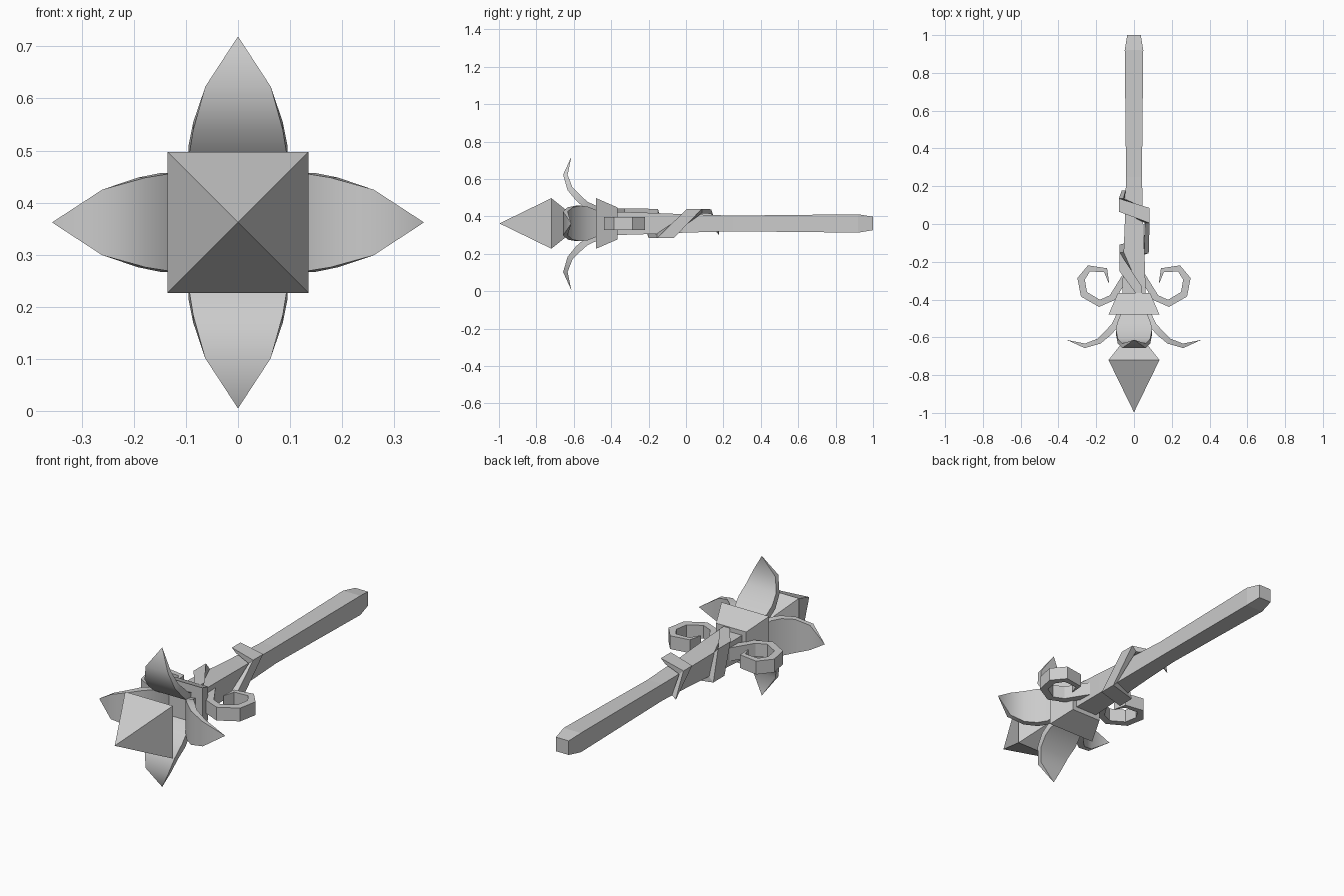
import bpy
from math import pi
from mathutils import Vector, Matrix

cube = bpy.data.objects.get("Cube")
if cube:
    bpy.data.objects.remove(cube)

AXIS = 0.362  # height of the wand's long axis

grey = bpy.data.materials.new("plain grey")
grey.use_nodes = True
grey.diffuse_color = (0.6, 0.6, 0.6, 1)
grey.node_tree.nodes["Principled BSDF"].inputs["Base Color"].default_value = (0.6, 0.6, 0.6, 1)


def loft(name, stations, turn=0.0, mirror=False, smooth=0):
    """Skin a row of rectangles: (centre, half width vector, half thickness vector)."""
    verts, faces = [], []
    for c, w, t in stations:
        c, w, t = Vector(c), Vector(w), Vector(t)
        verts += [c - w - t, c + w - t, c + w + t, c - w + t]
    for s in range(len(stations) - 1):
        for k in range(4):
            a, b = s * 4 + k, s * 4 + (k + 1) % 4
            faces.append((a, b, b + 4, a + 4))
    n = len(verts)
    faces += [(3, 2, 1, 0), (n - 4, n - 3, n - 2, n - 1)]
    place = Matrix.Translation((0, 0, AXIS)) @ Matrix.Rotation(turn, 4, 'Y')
    if mirror:
        place = place @ Matrix.Scale(-1, 4, (1, 0, 0))
    mesh = bpy.data.meshes.new(name)
    mesh.from_pydata([place @ v for v in verts], [], faces)
    obj = bpy.data.objects.new(name, mesh)
    bpy.context.collection.objects.link(obj)
    mesh.materials.append(grey)
    # weld pointed ends and make the normals face outwards
    bpy.ops.object.select_all(action='DESELECT')
    obj.select_set(True)
    bpy.context.view_layer.objects.active = obj
    bpy.ops.object.mode_set(mode='EDIT')
    bpy.ops.mesh.select_all(action='SELECT')
    bpy.ops.mesh.remove_doubles(threshold=0.0005)
    bpy.ops.mesh.normals_make_consistent(inside=False)
    bpy.ops.object.mode_set(mode='OBJECT')
    if smooth:
        bpy.ops.object.shade_smooth_by_angle(angle=smooth)
    return obj


def square_bar(name, profile):
    """Square section along y from (y, half size) pairs."""
    return loft(name, [((0, y, 0), (r, 0, 0), (0, 0, r)) for y, r in profile])


def ribbon(name, path, **options):
    """Band in the x-y plane from (x, y, half width in z, half thickness)."""
    pts = [Vector((p[0], p[1], 0)) for p in path]
    stations = []
    for i, (x, y, w, t) in enumerate(path):
        d = (pts[min(i + 1, len(pts) - 1)] - pts[max(i - 1, 0)]).normalized()
        stations.append((pts[i], (0, 0, w), Vector((-d.y, d.x, 0)) * t))
    return loft(name, stations, **options)


# Shaft, collar and gem
square_bar("shaft", [(-0.40, 0.063), (-0.2, 0.057), (0.0, 0.049), (0.25, 0.042),
                     (0.92, 0.049), (1.0, 0.036)])
square_bar("collar", [(-0.365, 0.085), (-0.48, 0.135)])
square_bar("gem", [(-0.997, 0.0), (-0.72, 0.135), (-0.55, 0.0)])

# Four petals around the gem
petal = [(0.07, -0.47, 0.065, 0.018), (0.10, -0.535, 0.09, 0.018),
         (0.135, -0.575, 0.095, 0.018), (0.185, -0.62, 0.086, 0.015),
         (0.26, -0.645, 0.063, 0.012), (0.357, -0.613, 0.0, 0.0)]
for side, k in (("left", 0), ("top", 3), ("right", 2), ("bottom", 1)):
    ribbon(side + "_petal", petal, turn=k * pi / 2, smooth=0.8)

# Two curled tendrils beside the collar
curl = [(0.04, -0.27, 0.034, 0.018), (0.115, -0.39, 0.034, 0.018),
        (0.183, -0.42, 0.034, 0.019), (0.265, -0.372, 0.034, 0.02),
        (0.28, -0.29, 0.034, 0.02), (0.238, -0.235, 0.034, 0.017),
        (0.15, -0.245, 0.034, 0.013), (0.134, -0.31, 0.03, 0.002)]
ribbon("left_tendril", curl)
ribbon("right_tendril", curl, mirror=True)

# Vine band spiralling along the shaft
vine = [(0.035, -0.37, 0.068, 0.04), (-0.065, -0.2, 0.066, 0.05),
        (-0.066, -0.155, -0.066, 0.045), (0.066, -0.11, -0.066, 0.045),
        (0.07, 0.045, 0.066, 0.04), (-0.068, 0.10, 0.064, 0.035),
        (-0.055, 0.175, -0.05, 0.002)]
loft("vine_band", [((x, y, z), (0, w, 0), (x * 0.18, 0, z * 0.18)) for x, y, z, w in vine])
